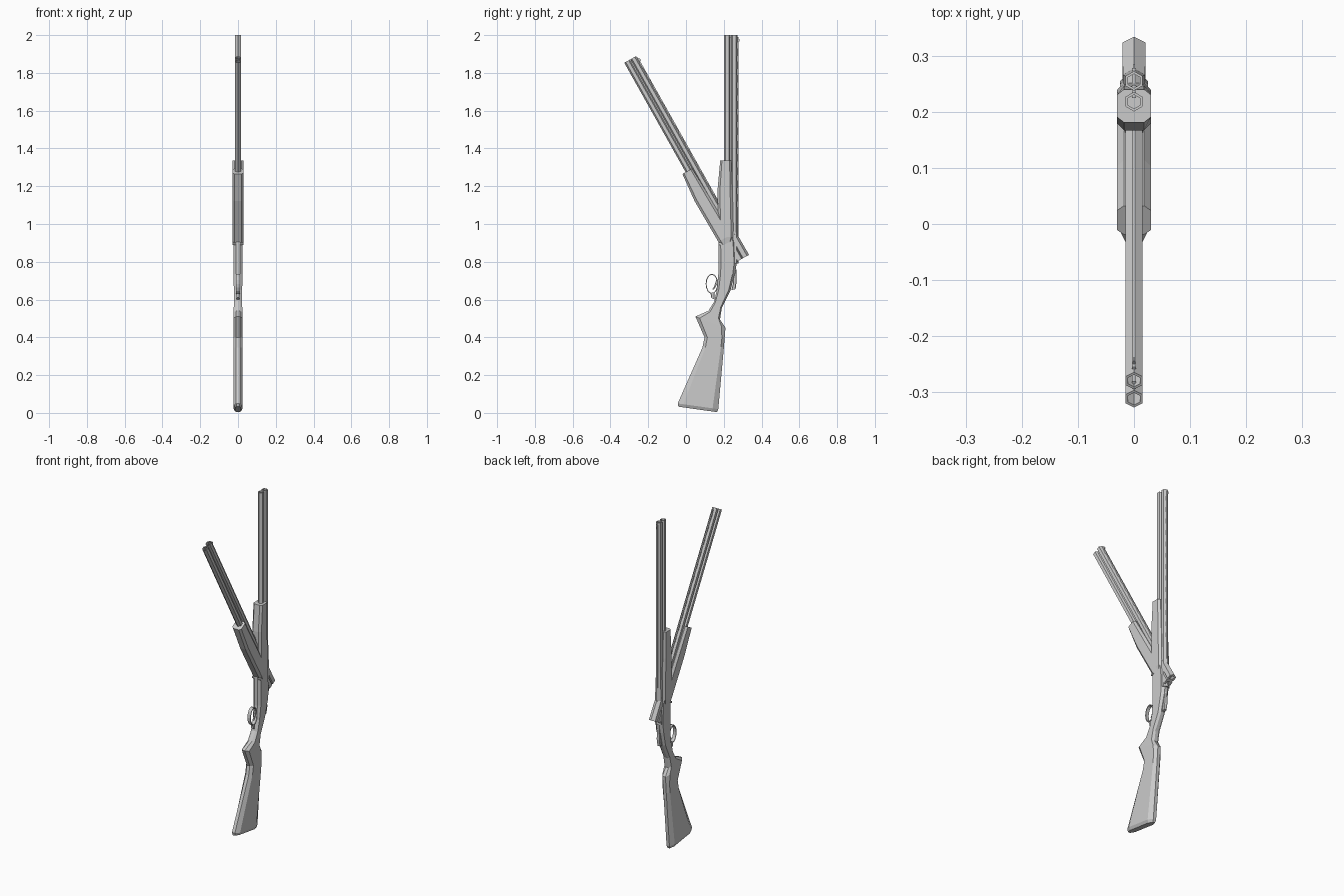
import bpy, bmesh, math
from mathutils import Vector, Matrix

old = bpy.data.objects.get("Cube")
if old:
    bpy.data.objects.remove(old)

grey = bpy.data.materials.new("plain_grey")
grey.use_nodes = True
grey.diffuse_color = (0.6, 0.6, 0.6, 1)
grey.node_tree.nodes["Principled BSDF"].inputs["Base Color"].default_value = (0.6, 0.6, 0.6, 1)


def finish(name, bm):
    bmesh.ops.recalc_face_normals(bm, faces=bm.faces)
    mesh = bpy.data.meshes.new(name)
    bm.to_mesh(mesh)
    bm.free()
    mesh.materials.append(grey)
    obj = bpy.data.objects.new(name, mesh)
    bpy.context.collection.objects.link(obj)
    return obj


def skin(bm, rings, closed=False):
    """Join rings of equal length; cap the ends or close the loop."""
    loops = [[bm.verts.new(p) for p in ring] for ring in rings]
    pairs = list(zip(loops, loops[1:]))
    if closed:
        pairs.append((loops[-1], loops[0]))
    else:
        bm.faces.new(loops[0])
        bm.faces.new(loops[-1])
    for a, b in pairs:
        for i in range(len(a)):
            j = (i + 1) % len(a)
            bm.faces.new((a[i], a[j], b[j], b[i]))


def octagon(fy, fz, by, bz, w, cx=0.4, cy=0.14):
    """Chamfered section between a front and a back point."""
    front, back = Vector((0, fy, fz)), Vector((0, by, bz))
    flat = w * cx
    c = cy
    half = [(flat, 0), (w, c), (w, 1 - c), (flat, 1)]
    pts = half + [(-x, t) for x, t in reversed(half)]
    return [front.lerp(back, t) + Vector((x, 0, 0)) for x, t in pts]


def loft(name, stations, **kw):
    bm = bmesh.new()
    skin(bm, [octagon(*s, **kw) for s in stations])
    return finish(name, bm)


def hexagon(y, z, r):
    return [Vector((r * math.sin(k * math.pi / 3), y + r * math.cos(k * math.pi / 3), z))
            for k in range(6)]


def boxes(name, items):
    """Boxes given as half width, y range and z range."""
    bm = bmesh.new()
    for w, y0, y1, z0, z1 in items:
        m = Matrix.Translation((0, (y0 + y1) / 2, (z0 + z1) / 2)) @ Matrix.Diagonal((2 * w, y1 - y0, z1 - z0, 1))
        bmesh.ops.create_cube(bm, size=1, matrix=m)
    return finish(name, bm)


# Stock with pistol grip, running into the receiver
loft("stock", [
    (-.040, .033, .164, .004, .016),
    (-.044, .050, .171, .020, .024),
    (.087, .346, .201, .350, .024),
    (.098, .400, .205, .400, .024),
    (.050, .510, .209, .451, .024),
    (.119, .541, .180, .495, .023),
    (.150, .590, .190, .557, .022),
    (.163, .652, .236, .650, .022),
    (.171, .735, .258, .735, .024),
])
loft("receiver", [
    (.171, .735, .260, .735, .024),
    (.171, .790, .268, .790, .025),
    (.171, .900, .262, .900, .025),
    (.180, .930, .253, .940, .025),
])

# Hinge pin across the receiver
bm = bmesh.new()
bmesh.ops.create_cone(bm, cap_ends=True, segments=8, radius1=.007, radius2=.007, depth=.056,
                      matrix=Matrix.Translation((0, .179, .895)) @ Matrix.Rotation(math.pi / 2, 4, 'Y'))
finish("hinge_pin", bm)

# Trigger guard: a flat band swept round an oval
bm = bmesh.new()
band = []
for k in range(16):
    a = k * math.tau / 16
    band.append([Vector((x, .137 + r * math.cos(a), .683 + (r + .02) * math.sin(a)))
                 for x, r in ((-.010, .028), (.010, .028), (.010, .033), (-.010, .033))])
skin(bm, band, closed=True)
finish("trigger_guard", bm)
loft("guard_tang", [(.133, .610, .150, .600, .007), (.130, .635, .150, .638, .008)])

# Trigger, thumb lever and safety slide
loft("trigger", [(.140, .655, .147, .652, .003), (.150, .672, .158, .670, .004),
                 (.160, .705, .175, .705, .005)])
loft("thumb_lever", [(.240, .650, .262, .655, .008), (.250, .690, .268, .695, .009),
                     (.250, .750, .268, .760, .007)])


# Barrel group: two hollow barrels, web, forend, vented rib and bead
def barrel_group(prefix):
    parts = []
    for name, y, shift in (("upper_barrel", .255, 0), ("lower_barrel", .218, .004)):
        bm = bmesh.new()
        outer = [(.79, .024), (.94, .0225), (1.10, .0175), (2.0, .0175)]
        rings = [hexagon(y + shift * (z < 1), z, r) for z, r in outer]
        rings += [hexagon(y, z, .0125) for z in (2.0, .79)]
        skin(bm, rings, closed=True)
        parts.append(finish(prefix + name, bm))
    parts.append(boxes(prefix + "barrel_web", [(.004, .225, .248, .80, 1.99)]))
    parts.append(loft(prefix + "forend", [
        (.176, .895, .240, .895, .024),
        (.171, .930, .252, .930, .030),
        (.167, 1.180, .246, 1.180, .030),
        (.181, 1.336, .240, 1.336, .030),
    ], cx=.6, cy=.16))
    step = .07
    posts = [(.0035, .268, .275, .95 + step * k, .95 + step * k + .03) for k in range(15)]
    parts.append(boxes(prefix + "vented_rib", posts + [(.0035, .273, .278, .92, 1.99)]))
    parts.append(boxes(prefix + "front_bead", [(.002, .277, .284, 1.967, 1.980)]))
    return parts


barrel_group("closed_")

# The same group swung open about the hinge
hinge = Vector((0, .217, .918))
swing = (Matrix.Translation(hinge) @ Matrix.Rotation(math.radians(29.3), 4, 'X')
         @ Matrix.Translation(-hinge))
for part in barrel_group("open_"):
    part.data.transform(swing)
